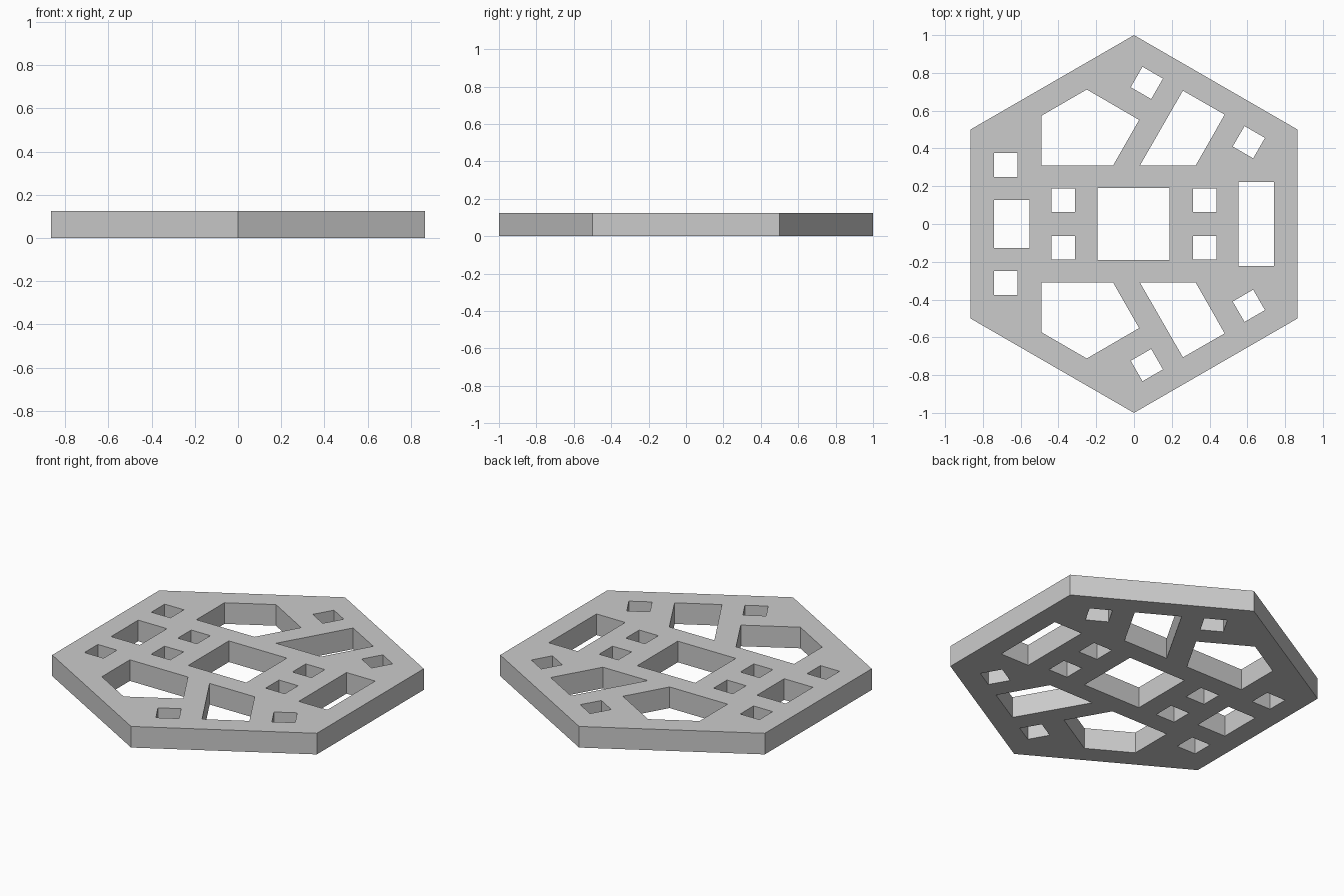
import bpy
from math import sin, cos, radians

if "Cube" in bpy.data.objects:
    bpy.data.objects.remove(bpy.data.objects["Cube"])

HEIGHT = 0.125
SMALL = 0.0625  # half side of the small square holes


def rect(cx, cy, hx, hy, deg=0):
    c, s = cos(radians(deg)), sin(radians(deg))
    return [(cx + x * c - y * s, cy + x * s + y * c)
            for x, y in ((-hx, -hy), (hx, -hy), (hx, hy), (-hx, hy))]


# Hexagonal outline, points on the y axis
loops = [[(cos(radians(30 + 60 * i)), sin(radians(30 + 60 * i))) for i in range(6)]]

# Holes straddling the centre line: middle square, left and right slots
loops += [rect(0, 0, 0.19, 0.19),
          rect(-0.648, 0, 0.094, 0.127),
          rect(0.648, 0, 0.094, 0.223)]
loops[1] = [(x - 0.003, y) for x, y in loops[1]]

# Holes mirrored front to back
upper = [
    [(-0.49, 0.311), (-0.11, 0.311), (0.027, 0.551), (-0.25, 0.712), (-0.49, 0.573)],
    [(0.032, 0.311), (0.327, 0.311), (0.48, 0.579), (0.259, 0.706)],
    rect(-0.68, 0.3125, SMALL, SMALL),
    rect(-0.375, 0.125, SMALL, SMALL),
    rect(0.375, 0.125, SMALL, SMALL),
    rect(0.068, 0.747, SMALL, SMALL, -30),
    rect(0.608, 0.433, SMALL, SMALL, -30),
]
for hole in upper:
    loops += [hole, [(x, -y) for x, y in reversed(hole)]]

# Filled, extruded 2D curve with all loops, turned into a mesh
curve = bpy.data.curves.new("pierced_hex_plate", 'CURVE')
curve.dimensions = '2D'
curve.fill_mode = 'BOTH'
curve.extrude = HEIGHT / 2
for loop in loops:
    spline = curve.splines.new('POLY')
    spline.points.add(len(loop) - 1)
    for p, (x, y) in zip(spline.points, loop):
        p.co = (x, y, HEIGHT / 2, 1)
    spline.use_cyclic_u = True
plate = bpy.data.objects.new("pierced_hex_plate", curve)
bpy.context.collection.objects.link(plate)
bpy.context.view_layer.objects.active = plate
plate.select_set(True)
bpy.ops.object.convert(target='MESH')
plate = bpy.context.object

# Weld the walls to the caps, make normals consistent, set on z = 0
bpy.ops.object.mode_set(mode='EDIT')
bpy.ops.mesh.select_all(action='SELECT')
bpy.ops.mesh.remove_doubles(threshold=0.0001)
bpy.ops.mesh.normals_make_consistent(inside=False)
bpy.ops.object.mode_set(mode='OBJECT')
bpy.ops.object.shade_flat()
low = min(v.co.z for v in plate.data.vertices)
for v in plate.data.vertices:
    v.co.z -= low
